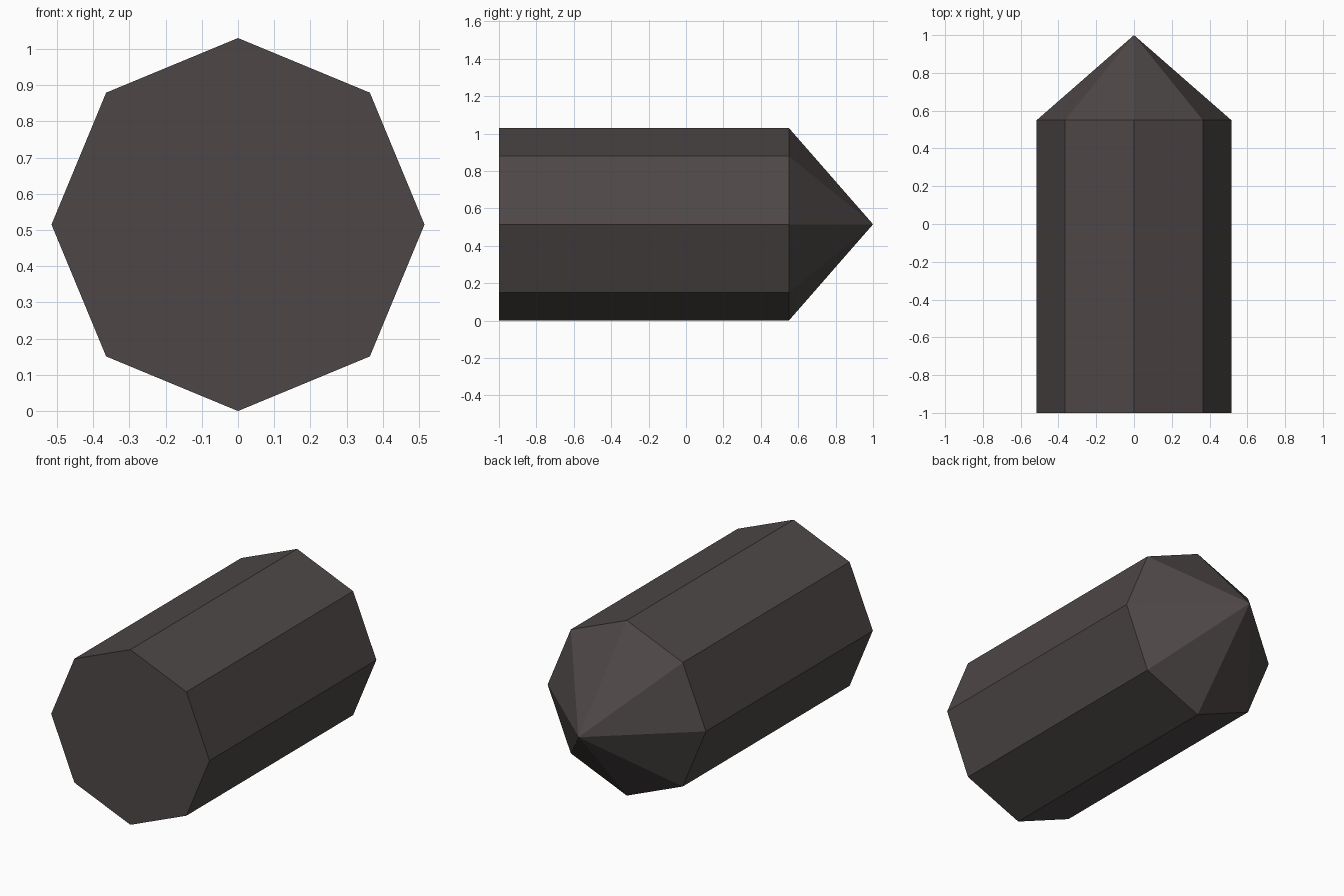
import bpy
import bmesh
from math import cos, sin, tau

cube = bpy.data.objects.get("Cube")
if cube:
    bpy.data.objects.remove(cube, do_unlink=True)

SIDES = 8
RADIUS = 0.515
FRONT, SHOULDER, TIP = -1.0, 0.55, 1.0

# Dark warm grey
colour = (0.075, 0.064, 0.062, 1.0)
grey = bpy.data.materials.new("dark_warm_grey")
grey.use_nodes = True
grey.diffuse_color = colour
bsdf = next(n for n in grey.node_tree.nodes if n.type == "BSDF_PRINCIPLED")
bsdf.inputs["Base Color"].default_value = colour
bsdf.inputs["Roughness"].default_value = 0.8


def ring(bm, y):
    """Octagon with a corner at the top, lying in a plane of constant y."""
    return [bm.verts.new((RADIUS * cos(tau * i / SIDES), y,
                          RADIUS + RADIUS * sin(tau * i / SIDES)))
            for i in range(SIDES)]


bm = bmesh.new()
front = ring(bm, FRONT)
shoulder = ring(bm, SHOULDER)
tip = bm.verts.new((0, TIP, RADIUS))

# Flat front cap
bm.faces.new(front)
for i in range(SIDES):
    j = (i + 1) % SIDES
    # Straight body side and pointed back facet
    bm.faces.new((front[i], front[j], shoulder[j], shoulder[i]))
    bm.faces.new((shoulder[i], shoulder[j], tip))

bmesh.ops.recalc_face_normals(bm, faces=bm.faces)
mesh = bpy.data.meshes.new("pointed_octagonal_body")
bm.to_mesh(mesh)
bm.free()
mesh.materials.append(grey)
body = bpy.data.objects.new("pointed_octagonal_body", mesh)
bpy.context.collection.objects.link(body)
